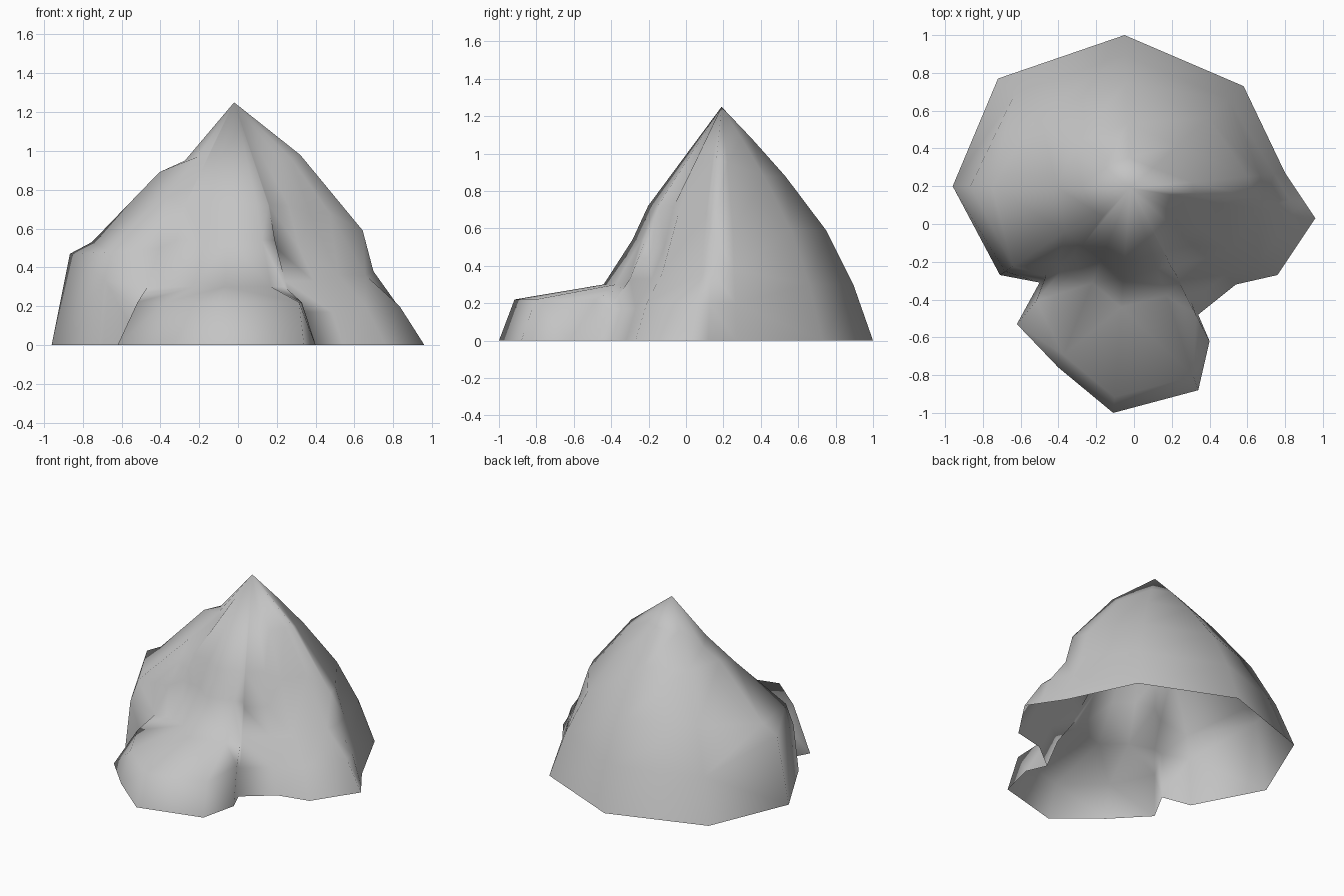
import bpy
import bmesh
from mathutils import Vector

# Remove the default object
default_cube = bpy.data.objects.get("Cube")
if default_cube:
    bpy.data.objects.remove(default_cube, do_unlink=True)

# Slope profiles from summit to ground: (fraction of the way out, height)
SLOPES = {
    "back": [(.2, 1.08), (.42, .88), (.69, .59), (.87, .3)],
    "ridge": [(.27, .95), (.41, .89), (.78, .53), (.9, .47)],
    "bank": [(.27, .97), (.5, .78), (.9, .48), (.96, .33)],
    "gully": [(.3, .96), (.57, .72), (.8, .5), (.93, .3)],
    "flank": [(.42, .72), (.5, .54), (.62, .3), (.83, .22)],
    "toe": [(.33, .72), (.4, .54), (.53, .3), (.93, .22)],
    "hollow": [(.5, .72), (.6, .5), (.73, .33), (.9, .17)],
    "knoll": [(.3, .96), (.5, .68), (.69, .36), (.87, .2)],
    "shoulder": [(.37, .98), (.72, .59), (.78, .38), (.92, .2)],
    "east": [(.4, .95), (.76, .58), (.84, .38), (.93, .2)],
}

# Footprint corners, counter-clockwise, each with its kind of slope
FOOTPRINT = [
    ("east", .8, .27),
    ("back", .58, .73),
    ("back", -.05, 1),
    ("back", -.72, .77),
    ("ridge", -.96, .2),
    ("bank", -.71, -.27),
    ("gully", -.5, -.31),
    ("flank", -.62, -.53),
    ("toe", -.4, -.76),
    ("toe", -.11, -1),
    ("toe", .34, -.88),
    ("flank", .4, -.62),
    ("hollow", .34, -.48),
    ("hollow", .54, -.32),
    ("knoll", .76, -.27),
    ("knoll", .96, .03),
    ("shoulder", .9, .12),
]
SUMMIT = Vector((-.02, .19, 1.25))


def make_material(name, colour):
    material = bpy.data.materials.new(name)
    material.use_nodes = True
    material.diffuse_color = colour
    material.node_tree.nodes["Principled BSDF"].inputs["Base Color"].default_value = colour
    return material


def slope_column(bm, kind, x, y):
    """Vertices running from near the summit down to one footprint corner."""
    foot = Vector((x, y, 0))
    column = []
    for fraction, height in SLOPES[kind] + [(1, 0)]:
        point = SUMMIT.lerp(foot, fraction)
        point.z = height
        column.append(bm.verts.new(point))
    return column


def build_boulder(name, material):
    """Open-bottomed shell joining neighbouring slope columns."""
    bm = bmesh.new()
    summit = bm.verts.new(SUMMIT)
    columns = [slope_column(bm, *corner) for corner in FOOTPRINT]
    for left, right in zip(columns, columns[1:] + columns[:1]):
        bm.faces.new((summit, left[0], right[0]))
        for i in range(len(left) - 1):
            bm.faces.new((left[i], left[i + 1], right[i + 1], right[i]))
    bmesh.ops.triangulate(bm, faces=[f for f in bm.faces if len(f.verts) > 3])
    for face in bm.faces:
        face.smooth = True
    mesh = bpy.data.meshes.new(name)
    bm.to_mesh(mesh)
    bm.free()
    mesh.materials.append(material)
    boulder = bpy.data.objects.new(name, mesh)
    bpy.context.collection.objects.link(boulder)
    return boulder


stone = make_material("stone grey", (.55, .55, .55, 1))
build_boulder("boulder", stone)
